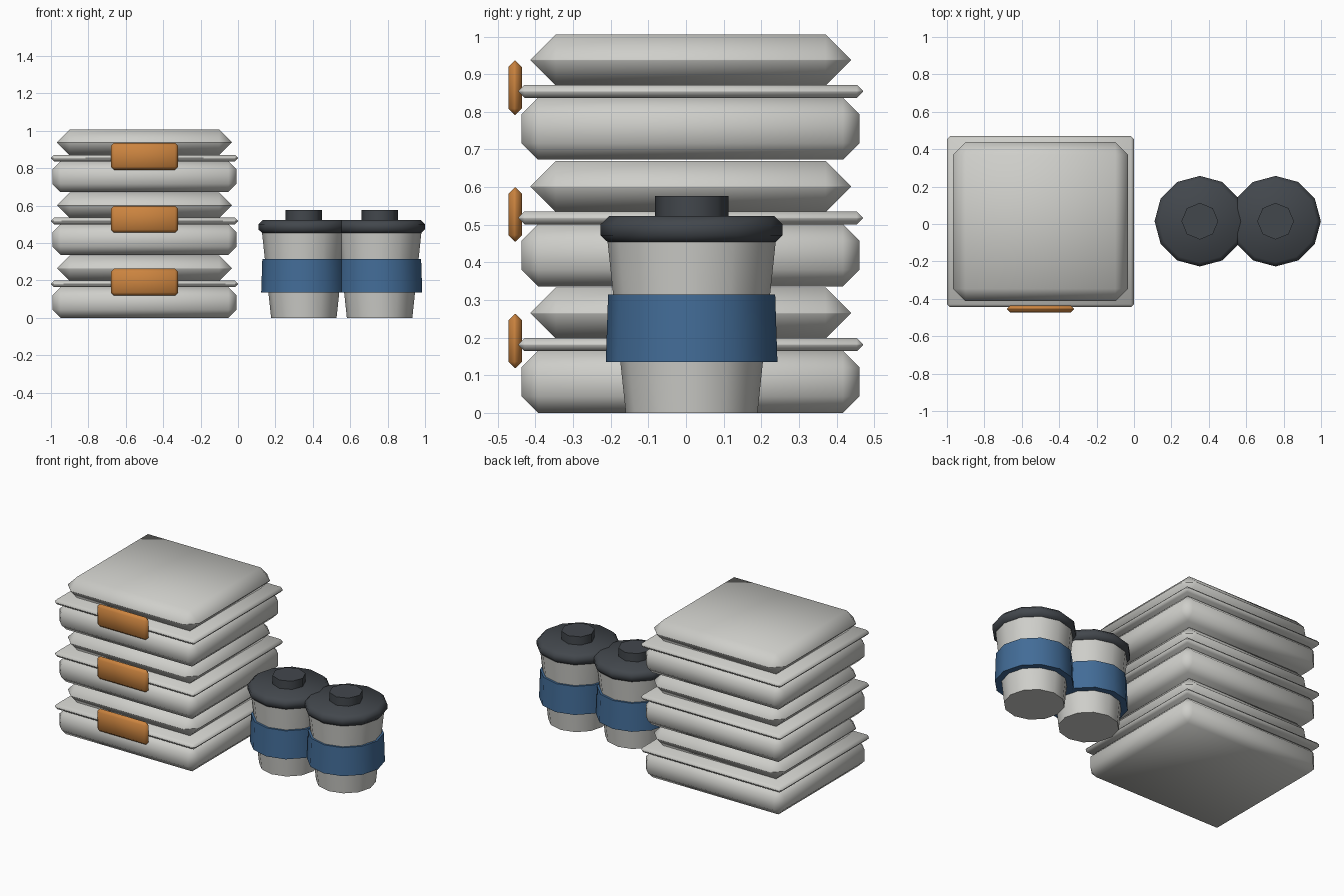
import bpy
import math
from mathutils import Vector

if "Cube" in bpy.data.objects:
    bpy.data.objects.remove(bpy.data.objects["Cube"])


def material(name, rgb):
    m = bpy.data.materials.new(name)
    m.use_nodes = True
    m.diffuse_color = (*rgb, 1)
    m.node_tree.nodes["Principled BSDF"].inputs["Base Color"].default_value = (*rgb, 1)
    return m


GREY = material("pale grey", (0.62, 0.62, 0.59))
ORANGE = material("orange", (0.60, 0.23, 0.05))
BLUE = material("blue", (0.055, 0.15, 0.31))
DARK = material("charcoal", (0.055, 0.063, 0.073))


def finish(name, mat, bevel, angle):
    """Name and colour the active object, chamfer its edges, smooth it."""
    ob = bpy.context.object
    ob.name = name
    ob.data.materials.append(mat)
    if bevel:
        mod = ob.modifiers.new("chamfer", 'BEVEL')
        mod.width = bevel
        mod.segments = 1
        mod.limit_method = 'ANGLE'
        mod.angle_limit = math.radians(50)
        bpy.ops.object.modifier_apply(modifier=mod.name)
    if angle:
        bpy.ops.object.shade_smooth_by_angle(angle=math.radians(angle))
    else:
        bpy.ops.object.shade_smooth()
    return ob


def box(name, mat, low, high, bevel):
    """Chamfered, fully smooth box between two corners."""
    low, high = Vector(low), Vector(high)
    bpy.ops.mesh.primitive_cube_add(size=1, location=(low + high) / 2)
    bpy.context.object.scale = high - low
    bpy.ops.object.transform_apply(location=False, rotation=False, scale=True)
    return finish(name, mat, bevel, 0)


def cone(name, mat, x, z0, z1, r0, r1, sides=12, bevel=0):
    """Upright tapered cylinder between two heights."""
    bpy.ops.mesh.primitive_cone_add(vertices=sides, radius1=r0, radius2=r1,
                                    depth=z1 - z0, location=(x, 0.015, (z0 + z1) / 2))
    return finish(name, mat, bevel, 50)


# Stack of three clasped food boxes
for i, level in enumerate(("bottom", "middle", "top")):
    z = i * 0.3365
    box(level + "_box_base", GREY, (-0.993, -0.437, z), (-0.007, 0.461, z + 0.165), 0.044)
    box(level + "_box_rim", GREY, (-1, -0.445, z + 0.164), (0, 0.47, z + 0.199), 0.016)
    box(level + "_box_lid", GREY, (-0.967, -0.413, z + 0.197), (-0.033, 0.438, z + 0.333), 0.067)
    box(level + "_box_latch", ORANGE, (-0.68, -0.472, z + 0.119), (-0.32, -0.436, z + 0.263), 0.017)

# Two lidded cups
for side, x in (("right", 0.352), ("left", 0.757)):
    cone(side + "_cup_body", GREY, x, 0, 0.46, 0.175, 0.224)
    cone(side + "_cup_sleeve", BLUE, x, 0.135, 0.315, 0.228, 0.222)
    cone(side + "_cup_lid", DARK, x, 0.45, 0.523, 0.242, 0.242, bevel=0.022)
    cone(side + "_cup_knob", DARK, x, 0.515, 0.576, 0.098, 0.098, sides=8)
